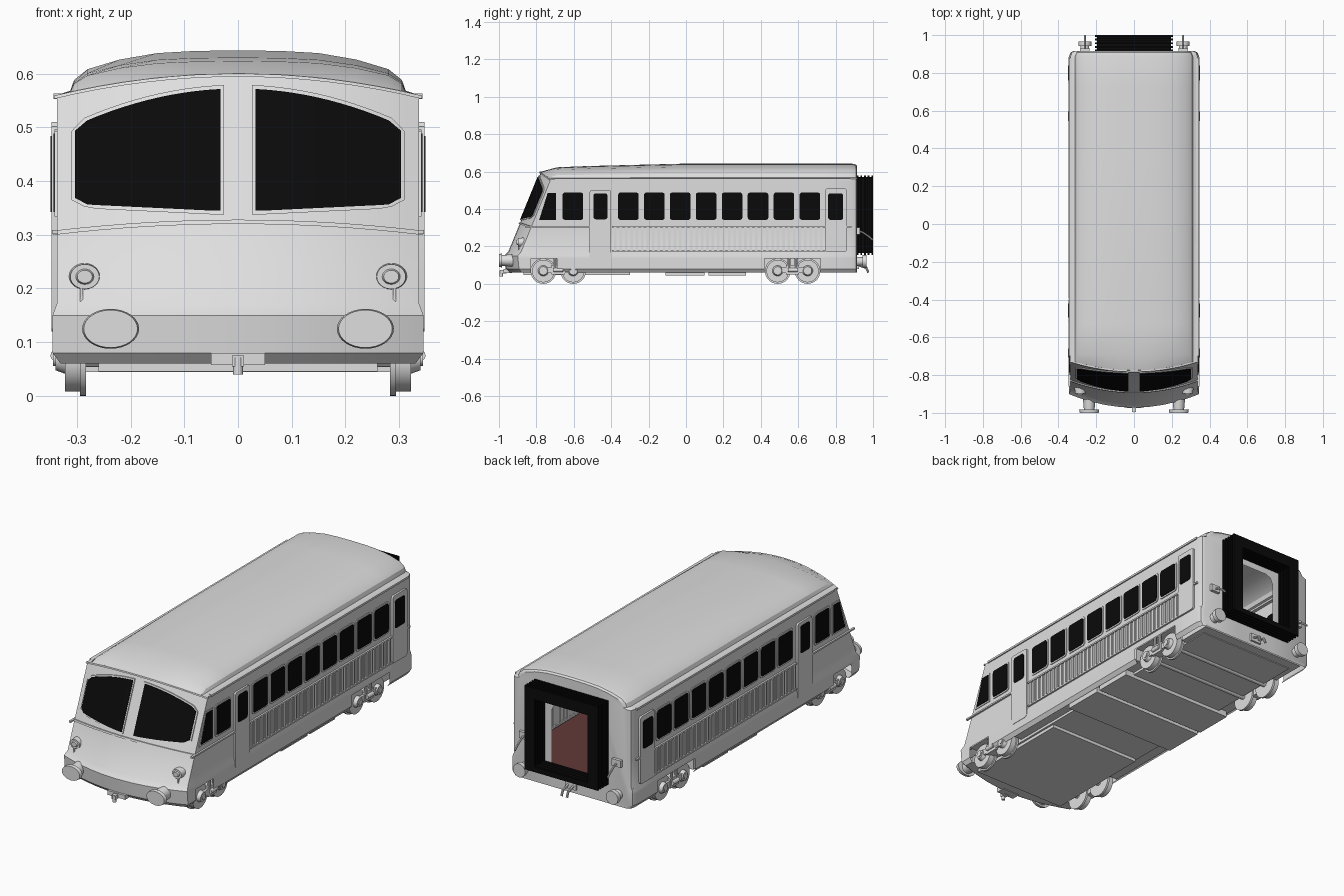
import bpy, bmesh, math
from mathutils import Matrix, Vector

if "Cube" in bpy.data.objects:
    bpy.data.objects.remove(bpy.data.objects["Cube"])

def mat(name, c):
    m = bpy.data.materials.new(name)
    m.diffuse_color = (*c, 1)
    m.use_nodes = True
    m.node_tree.nodes["Principled BSDF"].inputs["Base Color"].default_value = m.diffuse_color
    return m
GREY = mat("light_grey_paint", (.74, .74, .74))
BLACK = mat("black_glass_rubber", (.003, .003, .003))
RED = mat("dark_red_floor", (.125, .04, .04))

def finish(name, bm, m, mirror=False):
    if mirror:
        d = bmesh.ops.duplicate(bm, geom=bm.verts[:] + bm.edges[:] + bm.faces[:])
        vs = [g for g in d["geom"] if isinstance(g, bmesh.types.BMVert)]
        bmesh.ops.scale(bm, vec=(-1, 1, 1), verts=vs)
    bmesh.ops.recalc_face_normals(bm, faces=bm.faces[:])
    me = bpy.data.meshes.new(name)
    bm.to_mesh(me)
    bm.free()
    me.materials.append(m)
    ob = bpy.data.objects.new(name, me)
    bpy.context.collection.objects.link(ob)

def box(bm, x0, x1, y0, y1, z0, z1):
    M = Matrix.Translation(((x0+x1)/2, (y0+y1)/2, (z0+z1)/2)) @ Matrix.Diagonal((x1-x0, y1-y0, z1-z0, 1))
    bmesh.ops.create_cube(bm, size=1, matrix=M)

def cyl(bm, a, b, r, r2=None, n=20, flat=1):
    a, b = Vector(a), Vector(b)
    q = (b-a).to_track_quat('Z', 'Y').to_matrix().to_4x4()
    M = Matrix.Translation((a+b)/2) @ Matrix.Diagonal((1, 1, flat, 1)) @ q
    bmesh.ops.create_cone(bm, cap_ends=True, segments=n, radius1=r, radius2=r if r2 is None else r2,
                          depth=(b-a).length, matrix=M)

def prism(bm, pts, x0, x1):
    f = bm.faces.new([bm.verts.new((x0, y, z)) for y, z in pts])
    e = bmesh.ops.extrude_face_region(bm, geom=[f])
    bmesh.ops.translate(bm, vec=(x1-x0, 0, 0), verts=[g for g in e["geom"] if isinstance(g, bmesh.types.BMVert)])
    bm.faces.new([bm.verts.new((x0, y, z)) for y, z in pts]) if not f.is_valid else None

def rrect(y0, y1, z0, z1, r=.012):
    out = []
    for cy, cz, a0 in ((y1-r, z1-r, 0), (y0+r, z1-r, 90), (y0+r, z0+r, 180), (y1-r, z0+r, 270)):
        for k in range(4):
            a = math.radians(a0 + 30*k)
            out.append((cy + r*math.cos(a), cz + r*math.sin(a)))
    return out

# Curved, raked nose: y as a function of x and z
NOSE = [(.06, -.945), (.08, -.965), (.15, -.972), (.172, -.95), (.60, -.775), (.8, -.69)]
def yf(x, z):
    for (z0, a), (z1, b) in zip(NOSE, NOSE[1:]):
        if z <= z1:
            break
    return a + (b-a)*(z-z0)/(z1-z0) + .07*(x/.34)**2
def ztop(x):
    return .60 - .04*(x/.337)**2

# Body shell: wall + roof section lofted along the length
WALL = [(.33, .06), (.345, .08), (.345, .135), (.345, .15), (.337, .172), (.337, .31), (.337, .56)]
ROOF = [(.312, .568), (.305, .588), (.28, .608), (.22, .626), (.15, .638), (.08, .642), (0, .643)]
half = WALL + ROOF
prof = half + [(-x, z) for x, z in half[-2::-1]]
ST = [(.915, .93, .85), (.908, .975, .95), (.885, 1, 1), (.72, 1, 1), (.42, 1, 1), (0, 1, 1),
      (-.53, 1, .84), (-.69, 1, .76), (-.83, 1, 0), (-2, 1, 0)]
bm = bmesh.new()
rings = []
for y, s, h in ST:
    ring = []
    for x, z in prof:
        if z > .561:
            z = .56 + (z-.56)*h if h else ztop(x)
        ring.append(bm.verts.new((x*s, max(y, yf(x, z)), z)))
    rings.append(ring)
n = len(prof)
for j in range(len(ST)-1):
    for i in range(n-1):
        if j in (3, 7) and (i < 2 or i > n-4):   # openings over the wheels
            continue
        bm.faces.new((rings[j][i], rings[j][i+1], rings[j+1][i+1], rings[j+1][i]))
# nose face
cols = sorted({x/.337 for x, z in ROOF} | {-x/.337 for x, z in ROOF} | {1, -1})
grid = []
for ex, z in WALL:
    row = []
    for u in cols:
        x = u*ex
        zz = ztop(x) if z > .5 else z
        row.append(bm.verts.new((x, yf(x, zz), zz)))
    grid.append(row)
for a, b in zip(grid, grid[1:]):
    for i in range(len(cols)-1):
        bm.faces.new((a[i], a[i+1], b[i+1], b[i]))
# rear wall with doorway
door = [bm.verts.new((x, .915, z)) for x, z in
        [(-.11, .06), (-.11, .17), (-.11, .45), (-.098, .478), (-.07, .49),
         (.07, .49), (.098, .478), (.11, .45), (.11, .17), (.11, .06)]]
bm.faces.new(rings[0] + door)
bm.faces.new((door[0], door[1], door[8], door[9]))
bmesh.ops.remove_doubles(bm, verts=bm.verts[:], dist=2e-4)
finish("body_shell", bm, GREY)

# Windscreens and frames, belt strip, following the nose curve
def nose_strip(bm, x0, x1, lo, hi, off, k=10):
    prev = None
    for i in range(k+1):
        x = x0 + (x1-x0)*i/k
        cur = []
        for z, o in ((lo(x), 0), (lo(x), off), (hi(x), off), (hi(x), 0)):
            cur.append(bm.verts.new((x, yf(x, z)-o, z)))
        if prev:
            for q in range(4):
                bm.faces.new((prev[q], prev[(q+1) % 4], cur[(q+1) % 4], cur[q]))
        if i in (0, k):
            bm.faces.new(cur)
        prev = cur
def wtop(x):
    return .572 - .07*(x/.305)**2 - max(0, x-.29)*.7
def wbot(x):
    return .36 - .012*min(1, max(0, (.3-x)/.25)) + max(0, x-.28)*.5 - .003
for nm, m, g, off in (("windscreen_frame", GREY, .007, .005), ("windscreen", BLACK, 0, .008)):
    bm = bmesh.new()
    nose_strip(bm, .033-g, .303+g, lambda x: wbot(x)-g, lambda x: wtop(x)+g, off, 12)
    finish(nm, bm, m, True)
bm = bmesh.new()
belt = lambda x: .324 - .02*(x/.34)**2
nose_strip(bm, -.343, .343, lambda x: belt(x)-.004, lambda x: belt(x)+.004, .006, 16)
finish("nose_belt_strip", bm, GREY)
bm = bmesh.new()
nose_strip(bm, -.342, .342, lambda x: ztop(x)-.006, ztop, .008, 16)
finish("nose_brow_strip", bm, GREY)

# Side windows, with frames and doors
wins = [rrect(-.363+.1386*i, -.253+.1386*i, .342, .488) for i in range(8)] + [rrect(-.66, -.55, .342, .488)]
frames = [rrect(-.371+.1386*i, -.245+.1386*i, .334, .496, .016) for i in range(8)] + [rrect(-.668, -.542, .334, .496, .016)]
wins += [[(-.74, .485), (-.695, .485), (-.695, .342), (-.785, .342)]]
frames += [[(-.745, .493), (-.687, .493), (-.687, .334), (-.797, .334)]]
dwins = [rrect(-.495, -.42, .345, .484), rrect(.76, .84, .342, .484)]
doors = [rrect(-.515, -.40, .12, .502), rrect(.745, .86, .17, .51)]
for nm, m, shapes, x1 in (("side_windows", BLACK, wins, .343), ("window_frames", GREY, frames, .341),
                          ("door_windows", BLACK, dwins, .349), ("side_doors", GREY, doors, .347)):
    bm = bmesh.new()
    for s in shapes:
        prism(bm, s, .335, x1)
    finish(nm, bm, m, True)

# Ribbed side panels, belt and sill strips
bm = bmesh.new()
for i in range(39):
    y = -.385 + i*.029
    box(bm, .335, .343, y, y+.014, .18, .30)
finish("side_panel_ribs", bm, GREY, True)
bm = bmesh.new()
box(bm, .335, .346, -.395, .745, .301, .309)
box(bm, .335, .346, -.86, -.515, .301, .309)
box(bm, .335, .346, .86, .885, .301, .309)
box(bm, .335, .346, -.395, .745, .172, .18)
box(bm, .32, .343, -.70, .88, .553, .563)
finish("side_trim_strips", bm, GREY, True)

# Floor and underframe
bm = bmesh.new()
box(bm, -.325, .325, -.80, .90, .166, .172)
finish("cabin_floor", bm, RED)
bm = bmesh.new()
box(bm, -.335, .335, -.84, .90, .14, .165)
box(bm, -.27, .27, -.86, .85, .062, .14)
box(bm, -.335, .335, -.53, .42, .075, .14)
box(bm, -.30, .30, .72, .90, .066, .14)
box(bm, -.26, .26, -.87, -.30, .046, .064)
xs = [-.33 + .055*i for i in range(13)]
bm.faces.new([bm.verts.new((x, yf(x, .06), .061)) for x in xs] +
             [bm.verts.new((.33, -.83, .061)), bm.verts.new((-.33, -.83, .061))])
finish("underframe", bm, GREY)
bm = bmesh.new()
box(bm, -.32, .32, -.11, .10, .045, .08)
box(bm, -.32, .32, .12, .32, .045, .08)
finish("equipment_boxes", bm, GREY)

# Bogies: wheels, axles, side frames, springs
bw, bf = bmesh.new(), bmesh.new()
for c in (-.683, .57):
    for y in (c-.08, c+.08):
        cyl(bw, (.283, y, .068), (.294, y, .068), .068, n=32)
        cyl(bw, (.294, y, .068), (.322, y, .068), .06, n=32)
        cyl(bw, (0, y, .068), (.29, y, .068), .014, n=12)
        cyl(bf, (.318, y, .07), (.34, y, .07), .03, .022)
        cyl(bf, (.338, y, .07), (.344, y, .07), .014)
    prism(bf, rrect(c-.10, c+.10, .058, .088, .014), .322, .334)
    box(bf, .29, .336, c-.035, c+.035, .05, .10)
    for y in (c-.018, c+.018):
        cyl(bf, (.33, y, .08), (.33, y, .14), .008, n=10)
    cyl(bf, (.338, c-.025, .075), (.338, c+.025, .075), .011, n=12)
finish("wheels", bw, GREY, True)
finish("bogie_frames", bf, GREY, True)

# Buffers, headlights, couplers
bm = bmesh.new()
cyl(bm, (.237, -.90, .125), (.237, -.985, .125), .036, .028)
cyl(bm, (.237, -.983, .125), (.237, -1.0, .125), .053, .050, 32, .7)
bmesh.ops.translate(bm, vec=(0, 0, .0), verts=bm.verts[:])
cyl(bm, (.26, .90, .12), (.26, .945, .12), .026, .022)
cyl(bm, (.26, .943, .12), (.26, .965, .12), .034)
finish("buffers", bm, GREY, True)
bm = bmesh.new()
y = yf(.285, .222)
cyl(bm, (.285, y+.03, .222), (.285, y-.018, .222), .031, .027, 24, .85)
cyl(bm, (.285, y-.015, .222), (.285, y-.026, .222), .018, .014, 20, .85)
box(bm, .288, .294, y-.016, y+.02, .172, .20)
finish("headlights", bm, GREY, True)
bm = bmesh.new()
box(bm, -.05, .05, -.975, -.93, .058, .08)
box(bm, -.011, .011, -.995, -.96, .055, .075)
cyl(bm, (0, -.988, .04), (0, -.988, .072), .009, n=12)
box(bm, -.03, .03, .90, .925, .08, .12)
for x in (-.015, .015):
    cyl(bm, (x, .92, .10), (x, .965, .085), .006, n=8)
    cyl(bm, (x, .962, .09), (x, .975, .06), .006, n=8)
finish("couplers", bm, GREY)

# Rear hoses and brackets
bm = bmesh.new()
path = [(.26, .91, .285), (.26, .945, .275), (.26, .975, .255), (.26, .998, .235)]
for a, b in zip(path, path[1:]):
    cyl(bm, a, b, .005, n=8)
box(bm, .235, .285, .905, .93, .265, .30)
finish("rear_hoses", bm, GREY, True)

# Gangway bellows: alternating rubber rings
bm = bmesh.new()
for i in range(9):
    y0, y1 = .913 + i*.0097, .913 + (i+1)*.0097
    g = 0 if i % 2 == 0 else .009
    o, t, w = .206-g, .58-g, .057-g*1.6
    for s in (-1, 1):
        box(bm, min(s*o, s*(o-w)), max(s*o, s*(o-w)), y0, y1, .155+g, t)
    box(bm, -o, o, y0, y1, t-w, t)
    box(bm, -o, o, y0, y1, .155+g, .155+g+w*.45)
finish("gangway_bellows", bm, BLACK)

# Smooth shading with sharp edges kept
for ob in bpy.data.objects:
    ob.select_set(True)
    bpy.context.view_layer.objects.active = ob
bpy.ops.object.shade_smooth_by_angle(angle=math.radians(28))
